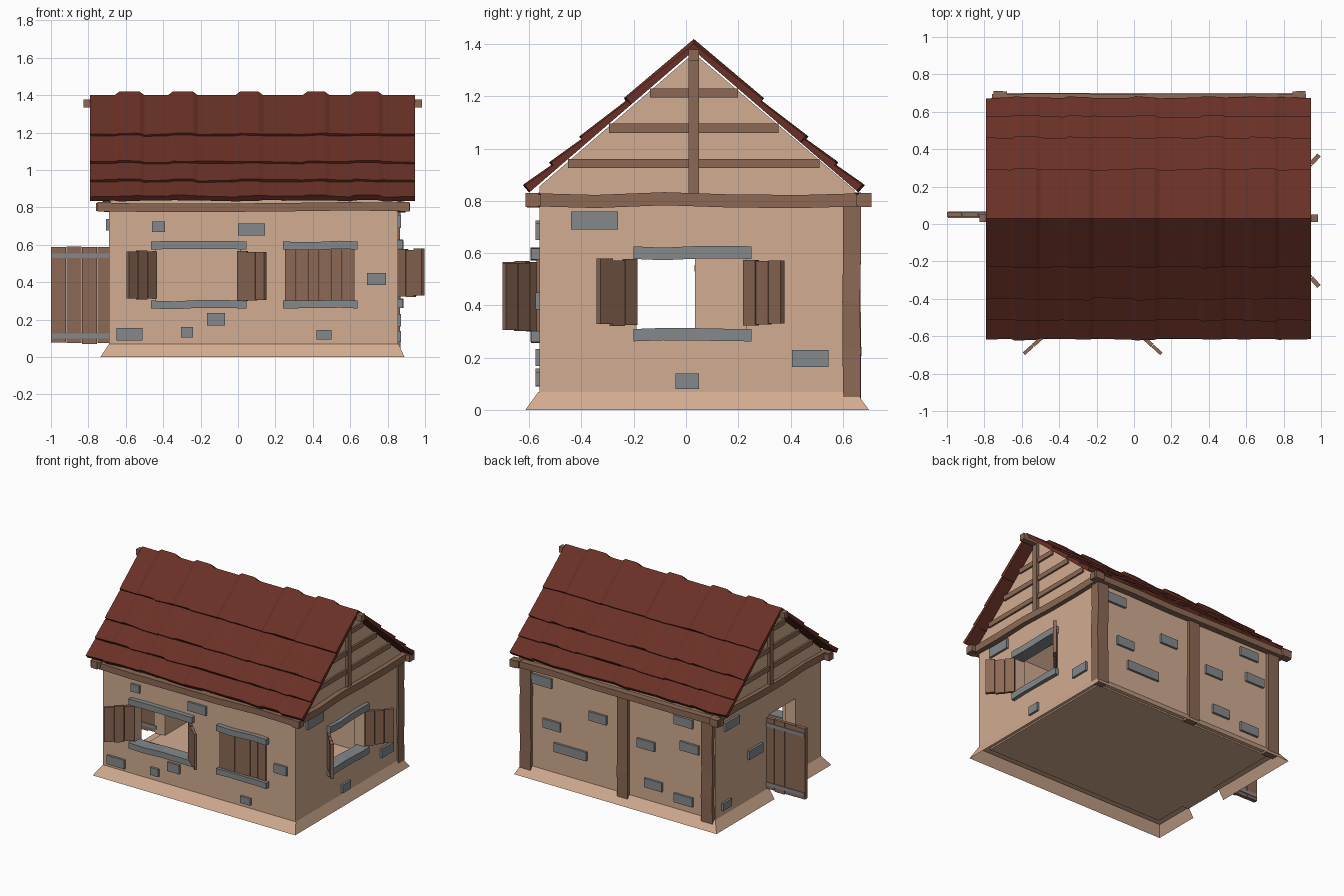
import bpy, bmesh, math, random
from mathutils import Vector

if "Cube" in bpy.data.objects:
    bpy.data.objects.remove(bpy.data.objects["Cube"])

random.seed(4)


def material(name, rgb):
    m = bpy.data.materials.new(name)
    m.diffuse_color = (*rgb, 1)
    m.use_nodes = True
    m.node_tree.nodes["Principled BSDF"].inputs["Base Color"].default_value = m.diffuse_color
    return m


PLASTER = material("peach plaster", (0.645, 0.413, 0.283))
WOOD = material("brown wood", (0.263, 0.141, 0.089))
TILE = material("red tile", (0.141, 0.030, 0.019))
STONE = material("grey stone", (0.235, 0.250, 0.258))


def finish(name, bm, mat, recalc=True):
    if recalc:
        bmesh.ops.recalc_face_normals(bm, faces=bm.faces)
    me = bpy.data.meshes.new(name)
    bm.to_mesh(me)
    bm.free()
    me.materials.append(mat)
    ob = bpy.data.objects.new(name, me)
    bpy.context.collection.objects.link(ob)
    return ob


def add_box(bm, lo, hi):
    r = bmesh.ops.create_cube(bm, size=1)
    for v in r["verts"]:
        v.co = Vector([lo[i] + (hi[i] - lo[i]) * (v.co[i] + 0.5) for i in range(3)])
    return r["verts"]


def box(name, lo, hi, mat, cuts=0, wobble=0.0):
    """Box, optionally cut along its longest axis and made a bit crooked."""
    bm = bmesh.new()
    add_box(bm, lo, hi)
    axis = max(range(3), key=lambda i: hi[i] - lo[i])
    n = Vector([float(i == axis) for i in range(3)])
    stations = [lo[axis] + (hi[axis] - lo[axis]) * k / (cuts + 1) for k in range(cuts + 2)]
    for s in stations[1:-1]:
        bmesh.ops.bisect_plane(bm, geom=bm.verts[:] + bm.edges[:] + bm.faces[:],
                               plane_co=n * s, plane_no=n)
    for s in stations[1:-1]:
        off = Vector([0 if i == axis else random.uniform(-wobble, wobble) for i in range(3)])
        for v in bm.verts:
            if abs(v.co[axis] - s) < 1e-4:
                v.co += off
    return finish(name, bm, mat)


def prism(name, x0, x1, prof, mat):
    """Extrude a y/z profile along x."""
    bm = bmesh.new()
    f = bm.faces.new([bm.verts.new((x0, y, z)) for y, z in prof])
    r = bmesh.ops.extrude_face_region(bm, geom=[f])
    for g in r["geom"]:
        if isinstance(g, bmesh.types.BMVert):
            g.co.x = x1
    return finish(name, bm, mat)


def planks(name, start, end, z0, z1, n, thick=0.022):
    """Upright planks side by side from start to end (x, y)."""
    a, b = Vector((*start, 0)), Vector((*end, 0))
    u = (b - a).normalized()
    v = Vector((-u.y, u.x, 0))
    w = (b - a).length / n
    bm = bmesh.new()
    for k in range(n):
        t = thick * random.uniform(0.8, 1.1) / 2
        top, bot = z1 + random.uniform(-.006, .003), z0 + random.uniform(-.003, .006)
        for p in add_box(bm, (k * w + .0015, -t, bot), ((k + 1) * w - .0015, t, top)):
            p.co = a + u * p.co.x + v * p.co.y + Vector((0, 0, p.co.z))
    return finish(name, bm, WOOD)


# Plaster walls with gables, hollowed and cut for openings
X0, X1, Y0, Y1 = -0.69, 0.855, -0.56, 0.645
RY, RZ, SL = 0.03, 1.375, 0.863          # ridge line and roof slope
walls = prism("walls", X0, X1, [(Y0, .06), (Y1, .06), (Y1, .84), (RY, 1.365), (Y0, .855)], PLASTER)
cutters = [
    prism("cavity", X0 + .08, X1 - .08,
          [(Y0 + .08, 0), (Y1 - .08, 0), (Y1 - .08, .80), (RY, 1.26), (Y0 + .08, .81)], PLASTER),
    box("front_cut", (-.44, -.7, .29), (.01, -.4, .59), PLASTER),
    box("small_front_cut", (.26, -.7, .29), (.62, -.4, .59), PLASTER),
    box("side_cut", (.7, -.19, .29), (1, .23, .59), PLASTER),
    box("door_cut", (-1, -.27, 0), (-.5, .035, .6), PLASTER)]
for c in cutters:
    c.hide_render = True
    m = walls.modifiers.new("cut", "BOOLEAN")
    m.operation, m.object, m.solver = "DIFFERENCE", c, "EXACT"
    bpy.context.view_layer.objects.active = walls
    bpy.ops.object.modifier_apply(modifier=m.name)
    bpy.data.objects.remove(c)
box("floor", (X0 + .05, Y0 + .05, .05), (X1 - .05, Y1 - .05, .075), PLASTER)
box("door_sill", (X0, -.27, .05), (X0 + .1, .035, .07), PLASTER)

# Flared base, open at the doorway
bm = bmesh.new()


def flare(p, q, r, s):
    bm.faces.new([bm.verts.new(c) for c in (p, q, r, s)])


bx0, bx1, by0, by1 = -.735, .89, -.615, .70
tx0, tx1, ty0, ty1 = X0, X1 + .004, Y0 - .004, Y1 + .004
flare((bx0, by0, 0), (bx1, by0, 0), (tx1, ty0, .07), (tx0, ty0, .07))
flare((bx1, by0, 0), (bx1, by1, 0), (tx1, ty1, .07), (tx1, ty0, .07))
flare((bx1, by1, 0), (bx0, by1, 0), (tx0, ty1, .07), (tx1, ty1, .07))
flare((bx0, by1, 0), (bx0, .035, 0), (tx0, .035, .07), (tx0, ty1, .07))
flare((bx0, -.27, 0), (bx0, by0, 0), (tx0, ty0, .07), (tx0, -.27, .07))
finish("flared_base", bm, PLASTER, recalc=False)

# Wall beams, overlapping at the corners
box("front_beam", (-.76, -.605, .78), (.92, -.555, .825), WOOD, 4, .006)
box("back_beam", (-.76, .65, .78), (.92, .695, .825), WOOD, 4, .005)
for nm, x in (("left_beam", -.70), ("right_beam", .868)):
    box(nm, (x - .02, -.61, .78), (x + .02, .708, .83), WOOD, 4, .009)
    # corner knobs
    for y in (-.588, .686):
        s = 1 if x > 0 else -1
        a, b = sorted((x, x + s * .05))
        box("beam_end", (a, y - .026, .777), (b, y + .024, .83), WOOD)

# Back posts
for x0, x1 in ((-.68, -.59), (0, .085), (.78, .868)):
    box("back_post", (x0, .60, .04), (x1, .668, .79), WOOD, 3, .003)

# Gable timbers and ridge beam
for x in (X0, X1):
    box("gable_post", (x - .02, RY - .02, .82), (x + .02, RY + .02, 1.36), WOOD)
    for z0, z1 in ((.925, .96), (1.06, 1.095), (1.195, 1.23)):
        h = (RZ - z1) / SL
        box("gable_rail", (x - .013, RY - h, z0), (x + .013, RY + h, z1), WOOD)
box("ridge_beam", (-.825, RY - .02, 1.335), (.985, RY + .02, 1.378), WOOD)

# Roof: overlapping rows of ribbed tiles on both slopes
ang = math.atan(SL)
ca, sa = math.cos(ang), math.sin(ang)
stations = [(-.79, 0)]
for a, b in ((-.66, -.50), (-.375, -.215), (-.015, .135), (.345, .49), (.60, .775)):
    stations += [(a, 0), (a + .025, 1), (b - .025, 1), (b, 0)]
stations.append((.945, 0))
rows = [(0, .24), (.24, .41), (.41, .525), (.525, .625)]
for side, nm in ((-1, "front_tiles"), (1, "back_tiles")):
    bm = bmesh.new()
    for r, (d0, d1) in enumerate(rows):
        rings = []
        for x, rib in stations:
            wav = random.uniform(-.006, .006)
            top0 = .019 + rib * (.014 if r == 0 else .005)
            top1 = .031 + rib * .006
            pts = []
            for d, n in ((d0, 0), (d0, top0), (d1, top1), (d1, 0)):
                s = d / ca - (n * SL if d == 0 else 0) + (wav if d == d1 else 0)
                y, z = s * ca + n * sa, RZ - s * sa + n * ca
                pts.append(bm.verts.new((x, RY + side * y, z)))
            rings.append(pts)
        for p, q in zip(rings, rings[1:]):
            for i in range(4):
                j = (i + 1) % 4
                bm.faces.new((p[i], p[j], q[j], q[i]))
        bm.faces.new(rings[0])
        bm.faces.new(rings[-1])
    finish(nm, bm, TILE)

# Stone lintels and sills
for z0, z1, nm in ((.575, .618, "lintel"), (.26, .302, "window_sill")):
    for x0, x1 in ((-.465, .045), (.24, .64)):
        box("front_" + nm, (x0, -.592, z0), (x1, -.50, z1), STONE, 3, .005)
    box("side_" + nm, (.79, -.2, z0 + .003), (.882, .25, z1 + .008), STONE, 3, .005)

# Shutters: open pairs and one closed pair
planks("front_shutter_left", (-.44, -.56), (-.59, -.695), .31, .57, 3)
planks("front_shutter_right", (-.0, -.56), (.147, -.695), .30, .565, 3)
planks("side_shutter_front", (.86, -.19), (.99, -.335), .325, .578, 3)
planks("side_shutter_back", (.86, .225), (.99, .37), .325, .572, 3)
planks("closed_shutters", (.25, -.56), (.62, -.56), .295, .58, 6)

# Open door with metal straps
planks("door", (-.67, .05), (-1.0, .05), .072, .592, 4, .028)
for z in (.10, .53):
    box("door_strap", (-.995, .032, z), (-.68, .068, z + .025), STONE)

# Loose stones set in the plaster: centre, height, width, tall
front = [(-.425, .697, .07, .055), (.072, .683, .145, .065), (.74, .418, .10, .065),
         (-.58, .122, .14, .065), (-.272, .132, .065, .055), (-.118, .202, .095, .065),
         (.46, .12, .08, .05)]
back = [(.70, .71, .16, .07), (.62, .41, .14, .065), (.25, .56, .14, .065), (.47, .257, .26, .065),
        (-.135, .47, .14, .065), (-.485, .54, .15, .065), (-.437, .717, .15, .065),
        (-.197, .195, .14, .065), (-.437, .15, .15, .065)]
right = [(-.35, .725, .18, .07), (.005, .11, .09, .06), (.475, .197, .14, .065)]
left = [(.47, .707, .16, .06), (.20, .40, .16, .065), (.53, .14, .10, .055)]
for lst, axis, pos in ((front, 1, Y0), (back, 1, Y1), (right, 0, X1), (left, 0, X0)):
    for c, z, w, h in lst:
        lo, hi = [0, 0, z - h / 2], [0, 0, z + h / 2]
        lo[axis], hi[axis] = pos - .016, pos + .016
        lo[1 - axis], hi[1 - axis] = c - w / 2, c + w / 2
        box("wall_stone", lo, hi, STONE)
